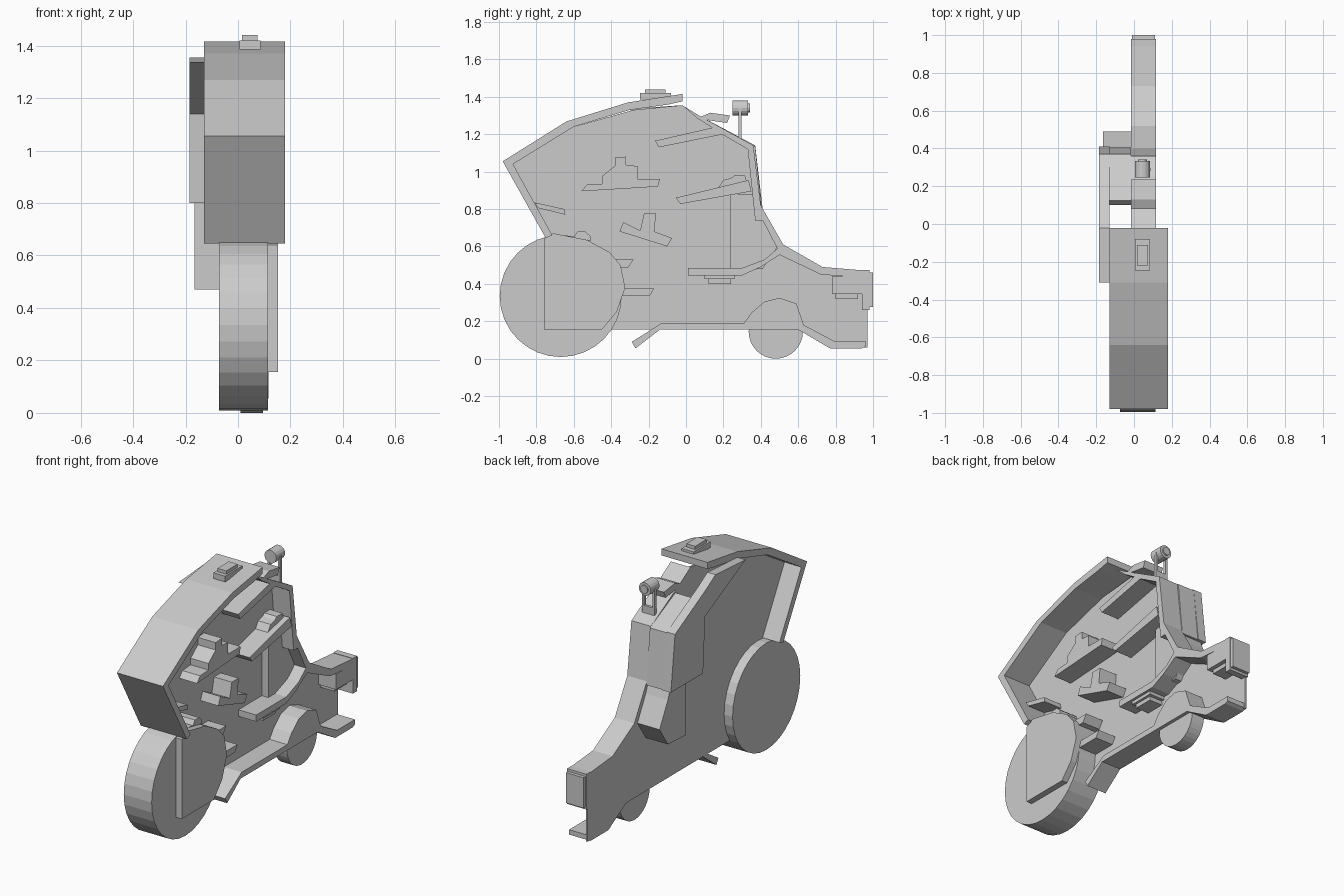
import bpy, bmesh, math
from mathutils import Matrix

IN, OUT = -0.016, 0.116   # usual width of ribs standing off the side panel


def finish(bm, name):
    bmesh.ops.recalc_face_normals(bm, faces=bm.faces)
    me = bpy.data.meshes.new(name)
    bm.to_mesh(me)
    bm.free()
    ob = bpy.data.objects.new(name, me)
    bpy.context.collection.objects.link(ob)
    return ob


def slab(name, pts, x0=IN, x1=OUT):
    """Extrude a (y, z) outline from x0 to x1."""
    bm = bmesh.new()
    f = bm.faces.new([bm.verts.new((x0, y, z)) for y, z in pts])
    r = bmesh.ops.extrude_face_region(bm, geom=[f])
    vs = [g for g in r["geom"] if isinstance(g, bmesh.types.BMVert)]
    bmesh.ops.translate(bm, verts=vs, vec=(x1 - x0, 0, 0))
    return finish(bm, name)


def box(name, y0, y1, z0, z1, x0=IN, x1=OUT):
    return slab(name, [(y0, z0), (y1, z0), (y1, z1), (y0, z1)], x0, x1)


def drum(name, center, r, depth, axis, n):
    bm = bmesh.new()
    rot = Matrix.Rotation(math.pi / 2, 4, 'Y' if axis == 'X' else 'X')
    bmesh.ops.create_cone(bm, cap_ends=True, segments=n, radius1=r, radius2=r,
                          depth=depth, matrix=Matrix.Translation(center) @ rot)
    return finish(bm, name)


# thin flat side panel
slab("side_panel", [(-.76, .155), (-.76, .64), (-.72, .66), (-.93, 1.04), (-.6, 1.24),
                    (-.28, 1.33), (-.02, 1.355), (.07, 1.3), (.36, 1.14), (.4, .82),
                    (.52, .61), (.73, .49), (.97, .47), (.97, .06), (.79, .055),
                    (.6, .155)], IN, -.004)

# wheels and the cover over the big wheel
drum("big_wheel", (.021, -.67, .335), .326, .188, 'X', 32)
drum("small_wheel", (.0525, .48, .145), .145, .085, 'X', 32)
slab("big_wheel_cover", [(-.76, .155), (-.76, .64), (-.71, .67), (-.53, .635), (-.41, .57),
                         (-.35, .5), (-.325, .38), (-.37, .25), (-.45, .155)], -.004, .153)

# roof and visor shell
slab("roof_shell", [(-.75, .645), (-.98, 1.055), (-.64, 1.268), (-.31, 1.37), (-.02, 1.415),
                    (-.02, 1.375), (-.1, 1.358), (-.3, 1.33), (-.6, 1.24), (-.925, 1.04),
                    (-.715, .66)], -.13, .18)
box("roof_lamp_base", -.245, -.08, 1.385, 1.42, .005, .085)
box("roof_lamp", -.22, -.11, 1.42, 1.44, .015, .075)

# front pillar, hood skin and floor
slab("pillar_rim", [(-.02, 1.355), (.07, 1.3), (.36, 1.14), (.4, .82), (.52, .61),
                    (.49, .585), (.41, .74), (.37, .74), (.33, 1.12), (.2, 1.195),
                    (.14, 1.235), (.06, 1.285)])
slab("hood_rim", [(.4, .82), (.52, .61), (.73, .49), (.97, .47), (.97, .43), (.72, .45),
                  (.5, .555), (.4, .49), (.3, .445), (.01, .445), (.01, .485), (.3, .485),
                  (.42, .53), (.49, .59)])
slab("pillar_top_cap", [(.06, 1.285), (.13, 1.315), (.235, 1.3), (.22, 1.26), (.15, 1.27)])
slab("pillar_block", [(.1, .8), (.1, 1.22), (.125, 1.255), (.37, 1.135), (.405, .8)], -.13, IN)
slab("pillar_outer_plate", [(-.31, 1.335), (-.02, 1.355), (.07, 1.3), (.37, 1.14),
                            (.41, .8), (.1, .8), (.08, 1.14)], -.185, -.13)
slab("front_column", [(.235, .47), (.235, .88), (.36, .88), (.41, .75), (.49, .6),
                      (.41, .48)], -.165, .04)

# lamp on a fork
drum("fork_lamp", (.045, .29, 1.34), .04, .085, 'Y', 16)
drum("fork_lamp_lens", (.045, .335, 1.34), .024, .012, 'Y', 16)
for i, x in enumerate((.004, .074)):
    box(f"fork_arm_{i}", .28, .297, 1.17, 1.34, x, x + .014)
box("fork_bridge", .28, .297, 1.17, 1.22, .004, .088)

# underside, step and small wheel arch in one strip
slab("underside", [(-.29, .09), (-.13, .19), (.31, .19), (.35, .245), (.42, .305), (.5, .325),
                   (.59, .295), (.63, .18), (.79, .095), (.96, .095), (.96, .065),
                   (.94, .055), (.77, .055), (.6, .155), (-.14, .155), (-.27, .055)])

# bumper
box("bumper_plate", .94, .98, .26, .475)
box("bumper_pad", .98, 1.0, .275, .46, IN + .006, OUT - .006)
box("bumper_box", .78, .94, .345, .44)
box("bumper_box_base", .8, .92, .32, .345, IN, .09)
box("floor_box", .1, .26, .425, .445, IN, .1)
box("floor_box_base", .12, .24, .4, .425, IN, .085)

# cabin fittings standing off the panel
slab("upper_shelf", [(-.165, 1.165), (-.145, 1.13), (.2, 1.2), (.14, 1.235)])
slab("dashboard", [(-.055, .86), (-.03, .827), (.35, .895), (.335, .955)])
slab("instrument_pod", [(.17, .91), (.2, .955), (.24, .965), (.26, .98), (.315, .98),
                        (.325, .945)], IN, .08)
slab("stepped_block", [(-.56, .895), (-.53, .93), (-.45, .935), (-.45, .975), (-.38, 1.03),
                       (-.38, 1.075), (-.32, 1.08), (-.32, 1.035), (-.26, 1.03),
                       (-.26, .96), (-.14, .96), (-.15, .92)])
slab("seat_block", [(-.355, .68), (-.335, .73), (-.245, .685), (-.225, .775), (-.16, .775),
                    (-.17, .68), (-.075, .645), (-.1, .6)])
slab("rear_shelf", [(-.81, .835), (-.65, .8), (-.645, .77), (-.79, .805)])
slab("cover_bump", [(-.6, .65), (-.58, .68), (-.54, .68), (-.51, .655), (-.51, .63)])
slab("upper_foot_rest", [(-.4, .53), (-.28, .53), (-.31, .485), (-.4, .485)])
slab("lower_foot_rest", [(-.36, .375), (-.17, .375), (-.195, .335), (-.36, .335)])
